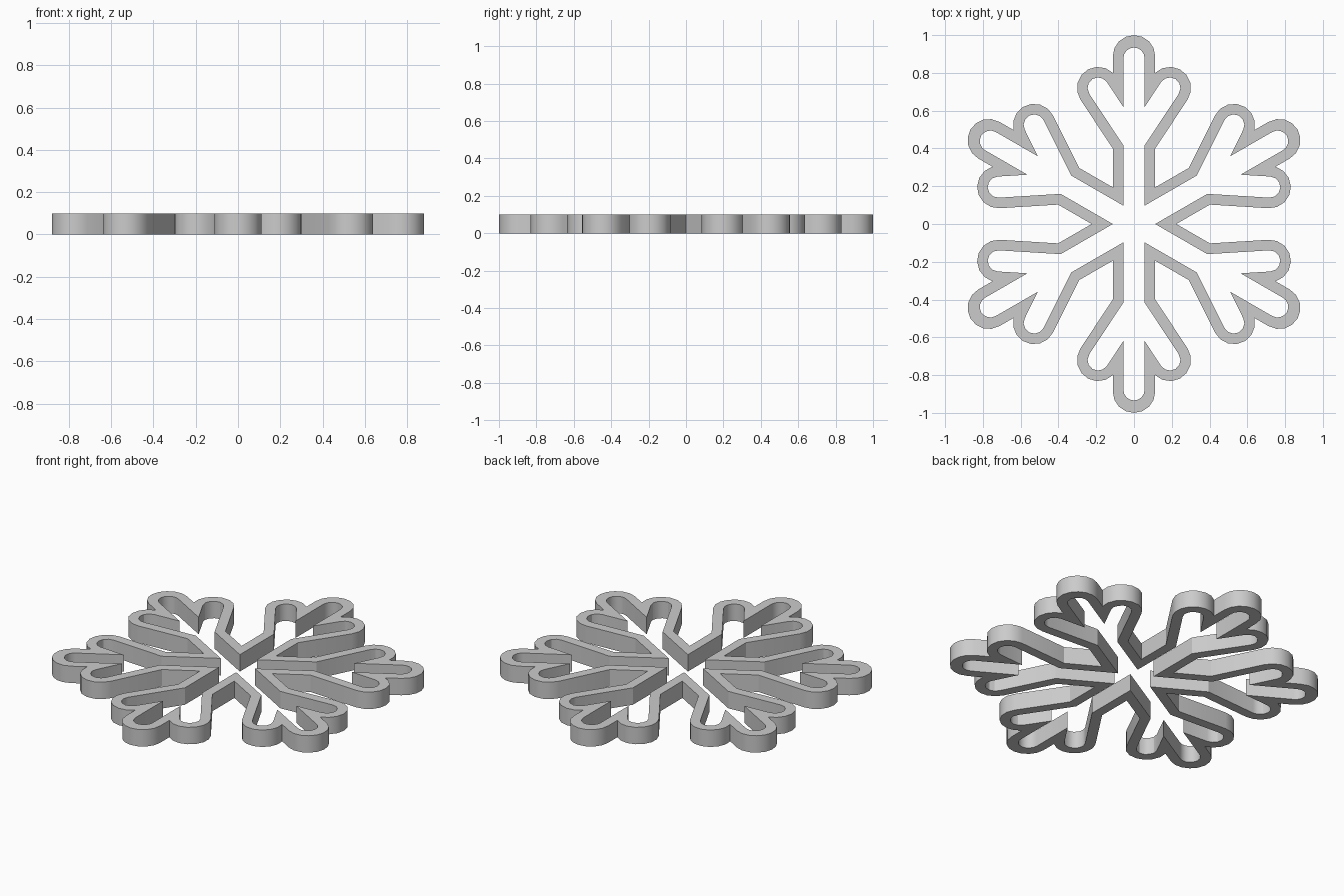
import bpy, bmesh
from math import sin, cos, tan, sqrt, radians, pi, acos

if "Cube" in bpy.data.objects:
    bpy.data.objects.remove(bpy.data.objects["Cube"])

HEIGHT = 0.10
LOBE = (0.19, 0.72)      # centre of the side branch's round end
LEAN = radians(33.5)     # side branch angle away from the arm
SEG = 7


def half_arm(r, tip_y, inner):
    """Right half of the upward arm, from the valley to just before the tip."""
    cx, cy = LOBE
    slope = 1 / tan(LEAN)
    pts = [(r, r * sqrt(3))]                                   # valley apex
    x0, y0 = cx + r * cos(LEAN), cy - r * sin(LEAN)
    pts.append((r, y0 - (x0 - r) * slope))                     # elbow
    a0 = -LEAN
    a1 = pi - LEAN if inner else acos((r - cx) / r)
    n = SEG - 1 if inner else SEG
    for i in range(n + 1):                                     # side lobe
        a = a0 + (a1 - a0) * i / n
        pts.append((cx + r * cos(a), cy + r * sin(a)))
    if inner:                                                  # inner notch spike
        x, y = pts[-1]
        pts.append((r, y - (x - r) * slope))
    for i in range(4):                                         # round tip
        a = pi / 2 * i / 4
        pts.append((r * cos(a), tip_y + r * sin(a)))
    return pts


def outline(r, tip_y, inner):
    half = half_arm(r, tip_y, inner)
    # the valley apex is shared with the next arm, so drop it on the left side
    arm = half + [(0, tip_y + r)] + [(-x, y) for x, y in reversed(half[1:])]
    pts = []
    for k in range(6):
        c, s = cos(k * pi / 3), sin(k * pi / 3)
        pts += [(x * c - y * s, x * s + y * c) for x, y in arm]
    return pts


# Snowflake wall: strip between outer and inner outline, given height
bm = bmesh.new()
loops = []
for pts in (outline(0.112, 0.888, False), outline(0.056, 0.878, True)):
    for z in (0, HEIGHT):
        loops.append([bm.verts.new((x, y, z)) for x, y in pts])
ob, ot, ib, it = loops
n = len(ob)
for i in range(n):
    j = (i + 1) % n
    for a, b in ((ob, ot), (ot, it), (it, ib), (ib, ob)):
        bm.faces.new((a[i], a[j], b[j], b[i]))
bmesh.ops.recalc_face_normals(bm, faces=bm.faces)

mesh = bpy.data.meshes.new("snowflake_cutter")
bm.to_mesh(mesh)
bm.free()
obj = bpy.data.objects.new("snowflake_cutter", mesh)
bpy.context.collection.objects.link(obj)

# Smooth rounded ends, crisp edges elsewhere
bpy.context.view_layer.objects.active = obj
obj.select_set(True)
bpy.ops.object.shade_smooth_by_angle(angle=radians(30))
